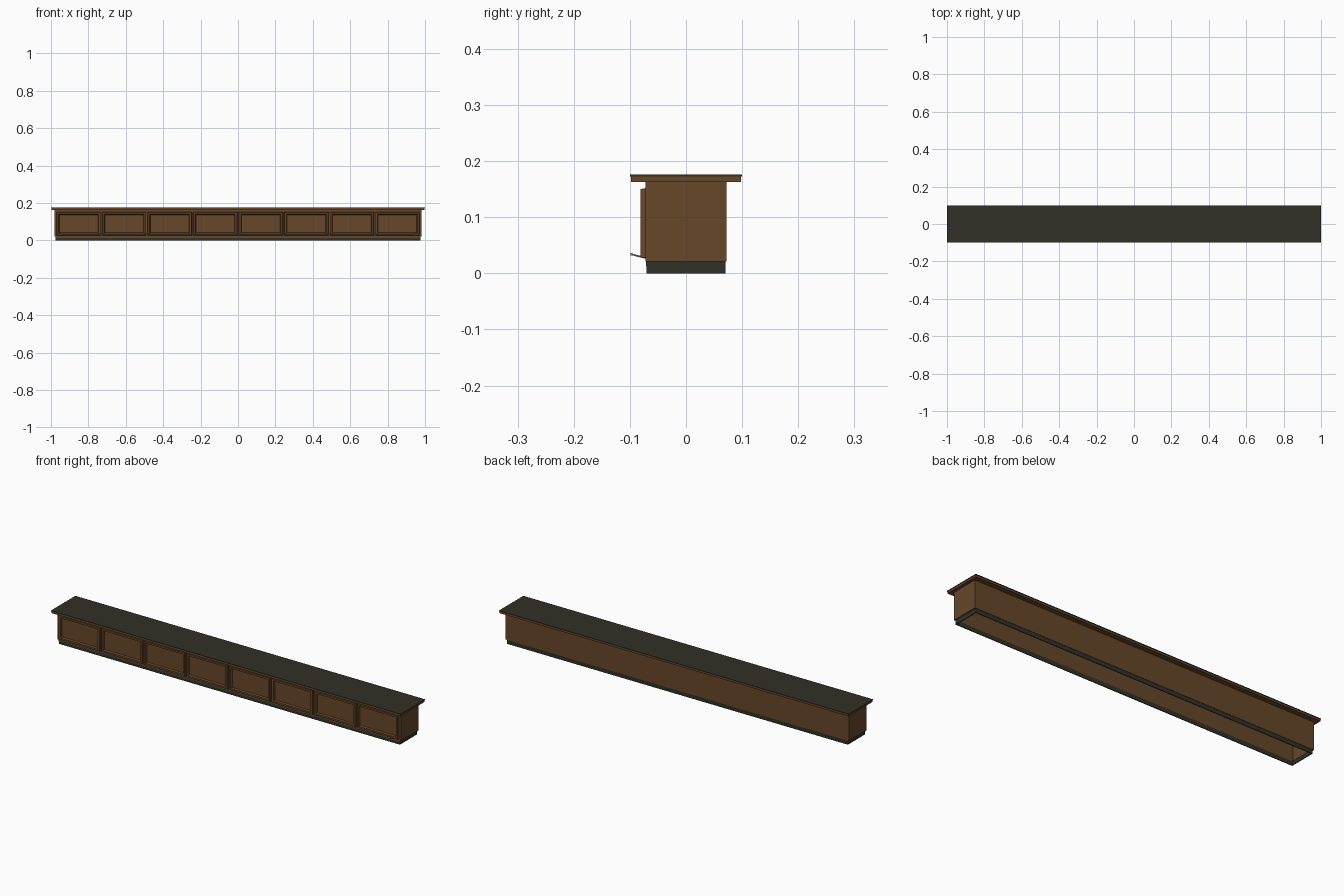
import bpy, bmesh
from mathutils import Vector

if "Cube" in bpy.data.objects:
    bpy.data.objects.remove(bpy.data.objects["Cube"])


def material(name, rgb):
    m = bpy.data.materials.new(name)
    m.use_nodes = True
    m.diffuse_color = (*rgb, 1)
    m.node_tree.nodes["Principled BSDF"].inputs["Base Color"].default_value = (*rgb, 1)
    return m


wood = material("brown wood", (0.132, 0.063, 0.022))
slate = material("dark slate", (0.031, 0.030, 0.020))
metal = material("pale metal", (0.40, 0.37, 0.30))


def finish(name, bm, mat):
    bmesh.ops.recalc_face_normals(bm, faces=bm.faces)
    mesh = bpy.data.meshes.new(name)
    bm.to_mesh(mesh)
    bm.free()
    mesh.materials.append(mat)
    ob = bpy.data.objects.new(name, mesh)
    bpy.context.collection.objects.link(ob)
    return ob


def add_box(bm, lo, hi):
    lo, hi = Vector(lo), Vector(hi)
    for v in bmesh.ops.create_cube(bm, size=1)["verts"]:
        v.co = (lo + hi) / 2 + v.co * (hi - lo)


def box(name, lo, hi, mat):
    bm = bmesh.new()
    add_box(bm, lo, hi)
    return finish(name, bm, mat)


def ring(name, x, y, z0, z1, t, mat):
    """Four walls around an open middle."""
    bm = bmesh.new()
    for s in (-1, 1):
        a, b = sorted((s * y, s * (y - t)))
        add_box(bm, (-x, a, z0), (x, b, z1))
        a, b = sorted((s * x, s * (x - t)))
        add_box(bm, (a, t - y, z0), (b, y - t, z1))
    return finish(name, bm, mat)


def rod(name, a, b, radius, mat):
    a, b = Vector(a), Vector(b)
    bm = bmesh.new()
    bmesh.ops.create_cone(bm, cap_ends=True, segments=12, radius1=radius,
                          radius2=radius, depth=(b - a).length)
    turn = (b - a).to_track_quat('Z', 'Y')
    for v in bm.verts:
        v.co = turn @ v.co + (a + b) / 2
    for f in bm.faces:
        f.smooth = len(f.verts) == 4
    return finish(name, bm, mat)


# Hollow body standing on an open plinth, with a wooden strip on the plinth front
ring("plinth", 0.975, 0.0705, 0, 0.021, 0.004, slate)
ring("cabinet_body", 0.982, 0.072, 0.021, 0.163, 0.004, wood)
box("plinth_strip", (-0.975, -0.0712, 0.013), (0.975, -0.0705, 0.021), wood)

# Counter with a wooden edge and a thin dark top
box("counter_edge", (-0.998, -0.098, 0.163), (0.998, 0.098, 0.173), wood)
box("counter_top", (-1, -0.1, 0.173), (1, 0.1, 0.176), slate)


# Moulded picture frames: nested rectangles, each an inset and a depth
def moulding(name, x, half_width, z0, z1):
    steps = [(0, 0.072), (0.002, 0.081), (0.011, 0.081), (0.015, 0.073)]
    bm = bmesh.new()
    loops = []
    for inset, depth in steps:
        w = half_width - inset
        loops.append([bm.verts.new((x + sx * w, -depth, z)) for sx, z in
                      ((-1, z0 + inset), (1, z0 + inset), (1, z1 - inset), (-1, z1 - inset))])
    for outer, inner in zip(loops, loops[1:]):
        for i in range(4):
            j = (i + 1) % 4
            bm.faces.new((outer[i], outer[j], inner[j], inner[i]))
    bm.faces.new(loops[-1])
    return finish(name, bm, wood)


panels, pitch = 8, 0.2435
for i in range(panels):
    moulding(f"front_panel_{i + 1}", (i - (panels - 1) / 2) * pitch, 0.118, 0.027, 0.152)

# Foot rail carried on slanted brackets, stopping short of the ends
reach = 0.945
rod("foot_rail", (-reach, -0.097, 0.034), (reach, -0.097, 0.034), 0.0026, metal)
for i in range(panels + 1):
    x = (i / panels * 2 - 1) * (reach - 0.005)
    rod(f"rail_bracket_{i + 1}", (x, -0.07, 0.027), (x, -0.097, 0.034), 0.0015, metal)
